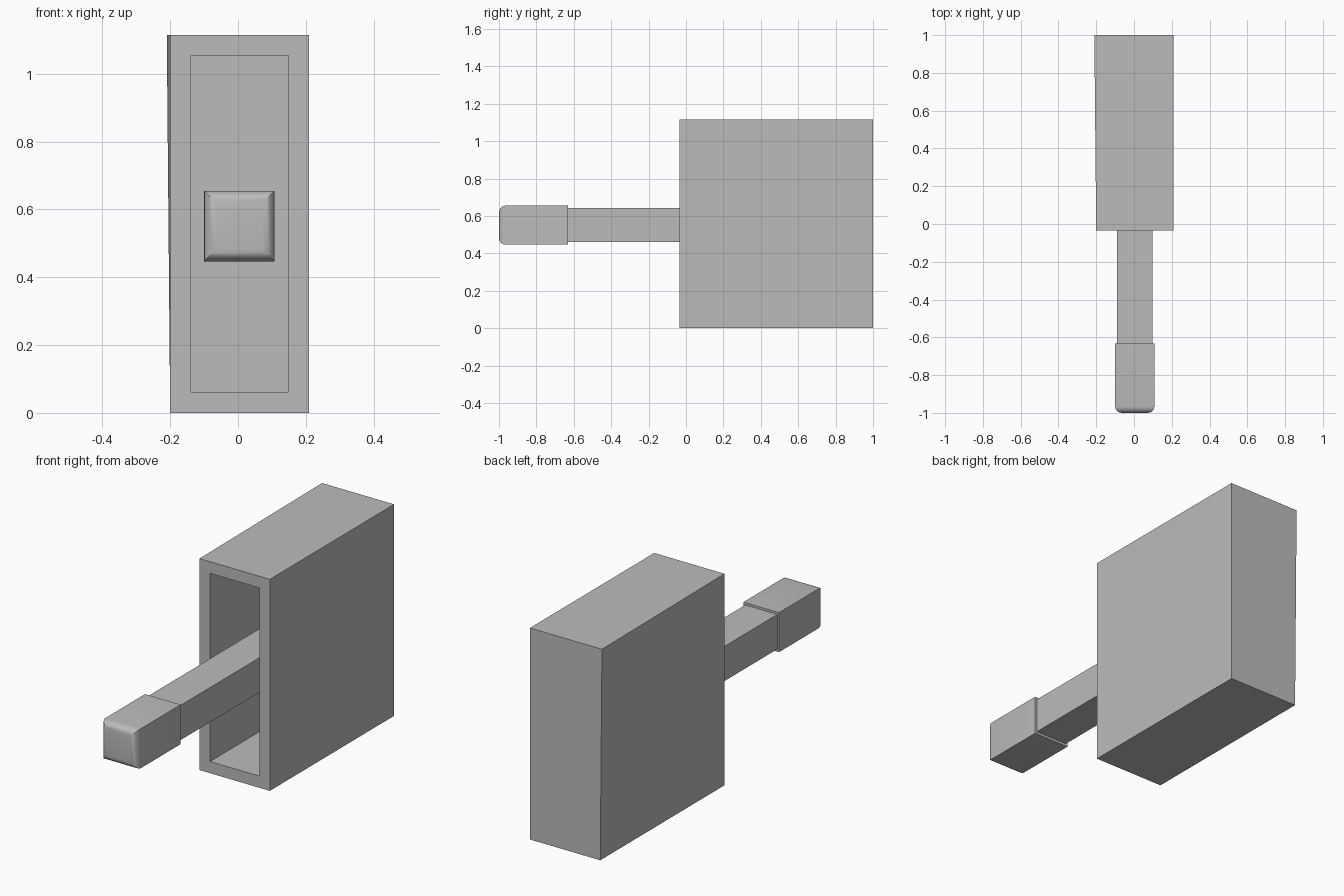
import bpy, bmesh
from mathutils import Vector

cube = bpy.data.objects.get("Cube")
if cube:
    bpy.data.objects.remove(cube, do_unlink=True)

grey = bpy.data.materials.new("plain grey")
grey.use_nodes = True
colour = (0.5, 0.5, 0.5, 1)
grey.diffuse_color = colour
grey.node_tree.nodes["Principled BSDF"].inputs["Base Color"].default_value = colour


def box(low, high):
    """Return a bmesh box spanning two corners."""
    low, high = Vector(low), Vector(high)
    bm = bmesh.new()
    bmesh.ops.create_cube(bm, size=1)
    bmesh.ops.scale(bm, vec=high - low, verts=bm.verts)
    bmesh.ops.translate(bm, vec=(low + high) / 2, verts=bm.verts)
    return bm


def front_face(bm):
    return min(bm.faces, key=lambda f: f.calc_center_median().y)


def finish(bm, name):
    bmesh.ops.recalc_face_normals(bm, faces=bm.faces)
    mesh = bpy.data.meshes.new(name)
    bm.to_mesh(mesh)
    bm.free()
    mesh.materials.append(grey)
    obj = bpy.data.objects.new(name, mesh)
    bpy.context.collection.objects.link(obj)
    return obj


# Housing: deep box with a slot sunk into the front, one back corner slightly out
bm = box((-0.2, -0.035, 0), (0.21, 1, 1.115))
for v in bm.verts:
    if v.co.x < 0 and v.co.y > 0.5 and v.co.z > 0.5:
        v.co.x = -0.21
rim = front_face(bm)
bmesh.ops.inset_region(bm, faces=[rim], thickness=0.087)
slot = bmesh.ops.extrude_face_region(bm, geom=[rim])
bmesh.ops.translate(bm, vec=(0, 0.94, 0),
                    verts=[g for g in slot["geom"] if isinstance(g, bmesh.types.BMVert)])
if rim.is_valid:
    bmesh.ops.delete(bm, geom=[rim], context='FACES_ONLY')
finish(bm, "housing")

# Lever: square bar from the back of the slot to the knob
finish(box((-0.09, -0.64, 0.46), (0.097, 0.905, 0.643)), "lever")

# Knob: square grip with rounded front edges
bm = box((-0.1, -1, 0.447), (0.108, -0.632, 0.655))
bmesh.ops.bevel(bm, geom=list(front_face(bm).edges), offset=0.035,
                segments=5, profile=0.5, affect='EDGES')
knob = finish(bm, "knob")
bpy.ops.object.select_all(action='DESELECT')
knob.select_set(True)
bpy.context.view_layer.objects.active = knob
bpy.ops.object.shade_smooth_by_angle(angle=0.6)
